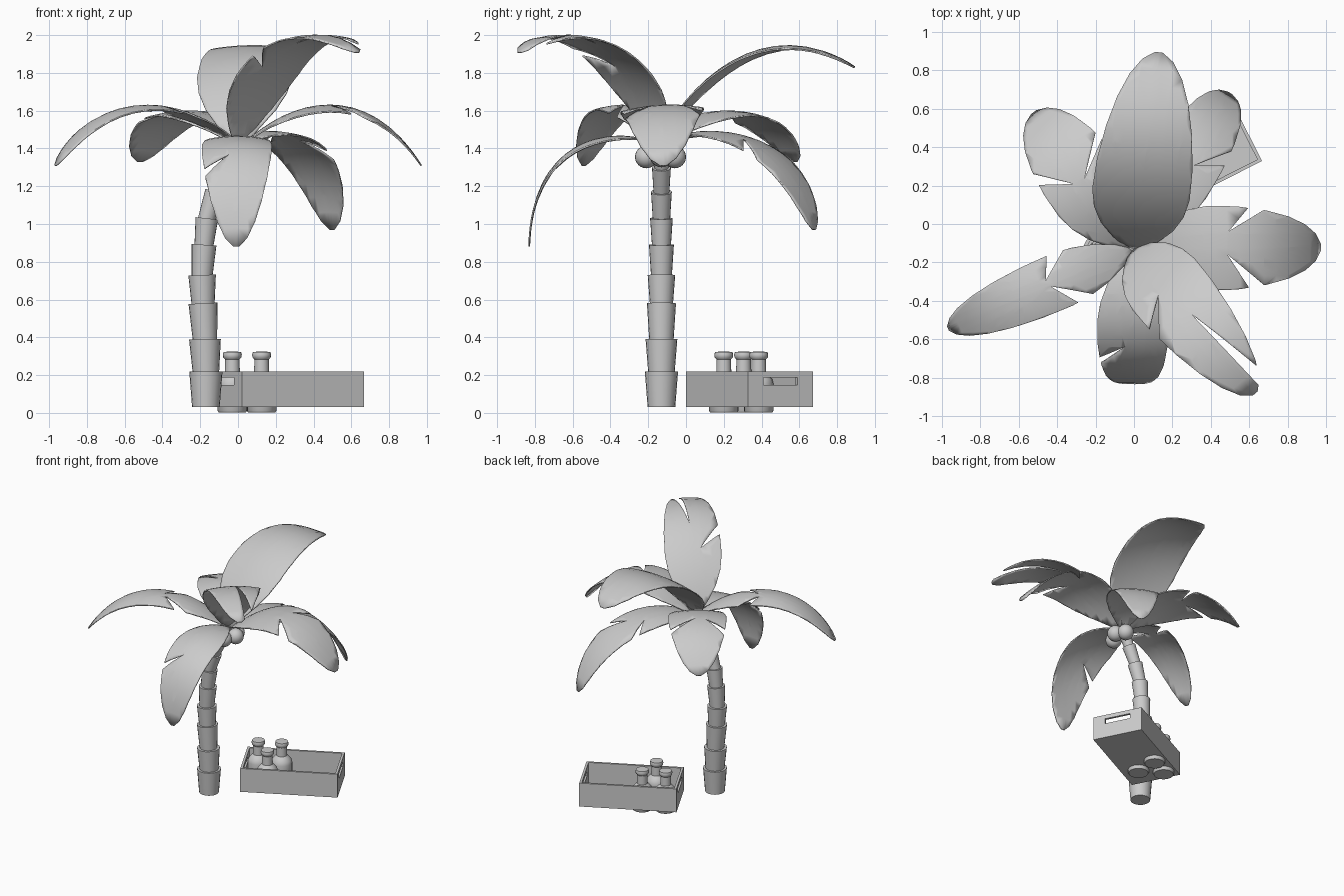
import bpy, bmesh, math
from mathutils import Vector, Matrix

if "Cube" in bpy.data.objects:
    bpy.data.objects.remove(bpy.data.objects["Cube"])


def make_object(name, bm, smooth=True):
    bmesh.ops.recalc_face_normals(bm, faces=bm.faces[:])
    me = bpy.data.meshes.new(name)
    bm.to_mesh(me)
    bm.free()
    ob = bpy.data.objects.new(name, me)
    bpy.context.collection.objects.link(ob)
    bpy.ops.object.select_all(action='DESELECT')
    ob.select_set(True)
    bpy.context.view_layer.objects.active = ob
    if smooth:
        bpy.ops.object.shade_smooth_by_angle(angle=math.radians(40))
    return ob


def apply_mod(ob, kind, **settings):
    mod = ob.modifiers.new(kind.lower(), kind)
    for k, v in settings.items():
        setattr(mod, k, v)
    bpy.ops.object.modifier_apply(modifier=mod.name)


def box(bm, u0, u1, v0, v1, z0, z1):
    m = Matrix.Translation(((u0 + u1) / 2, (v0 + v1) / 2, (z0 + z1) / 2))
    bmesh.ops.create_cube(bm, size=1, matrix=m @ Matrix.Diagonal((u1 - u0, v1 - v0, z1 - z0, 1)))


# Trunk: flared rings stacked along a bending path (x, z, top radius)
TY = -0.13
path = [(-0.17, 0.03, 0), (-0.17, 0.22, 0.088), (-0.175, 0.39, 0.084), (-0.185, 0.58, 0.077),
        (-0.19, 0.73, 0.073), (-0.18, 0.89, 0.066), (-0.165, 1.03, 0.06), (-0.12, 1.17, 0.055),
        (-0.06, 1.30, 0.05), (0.0, 1.43, 0.045)]
bm = bmesh.new()
for (x0, z0, _), (x1, z1, r) in zip(path, path[1:]):
    a, b = Vector((x0, TY, z0)), Vector((x1, TY, z1))
    d = b - a
    if z0 > 0.1:
        a -= d * 0.06
    rot = (b - a).to_track_quat('Z', 'Y').to_matrix().to_4x4()
    bmesh.ops.create_cone(bm, cap_ends=True, segments=20, radius1=r * 0.83, radius2=r,
                          depth=(b - a).length, matrix=Matrix.Translation((a + b) / 2) @ rot)
make_object("trunk", bm)

# Coconuts under the crown
bm = bmesh.new()
for p in [(0.02, -0.21, 1.355), (0.07, -0.13, 1.36), (0.03, -0.06, 1.355)]:
    bmesh.ops.create_uvsphere(bm, u_segments=20, v_segments=12, radius=0.06,
                              matrix=Matrix.Translation(p))
make_object("coconuts", bm)

# Fronds: flat notched outline, sliced into a grid, then bent along a curve
SHAPE = [(0, .12), (.1, .45), (.2, .74), (.3, .92), (.4, 1), (.55, .98), (.7, .88),
         (.82, .73), (.91, .54), (.97, .32), (1, .08)]


def half_width(t):
    for (t0, w0), (t1, w1) in zip(SHAPE, SHAPE[1:]):
        if t <= t1:
            return w0 + (w1 - w0) * (t - t0) / (t1 - t0)
    return SHAPE[-1][1]


def frond(name, tip, width, prof, notches, roll=0.0):
    def side_points(sign):
        pts = [(t, sign * w) for t, w in SHAPE]
        for s, ta, tb, t_apex, s_apex in notches:
            if s == sign:
                pts = [p for p in pts if not ta <= p[0] <= tb]
                i = sum(1 for p in pts if p[0] < ta and abs(p[1]) >= half_width(p[0]) - 1e-6)
                pts[i:i] = [(ta, s * half_width(ta)), (t_apex, s * s_apex), (tb, s * half_width(tb))]
        return pts
    bm = bmesh.new()
    outline = side_points(1) + side_points(-1)[::-1]
    face = bm.faces.new([bm.verts.new((t, s, 0)) for t, s in outline])
    bmesh.ops.triangulate(bm, faces=[face])
    cuts = [((k / 16, 0, 0), (1, 0, 0)) for k in range(1, 16)]
    cuts += [((0, s, 0), (0, 1, 0)) for s in (-.66, -.33, 0, .33, .66)]
    for co, no in cuts:
        bmesh.ops.bisect_plane(bm, geom=bm.verts[:] + bm.edges[:] + bm.faces[:],
                               dist=1e-5, plane_co=co, plane_no=no)
    base = Vector((0.0, TY, 0))
    d = (Vector((tip[0], tip[1], 0)) - base).normalized()
    left = Vector((-d.y, d.x, 0))
    for v in bm.verts:
        t, s = v.co.x, v.co.y
        c = [(1 - t) ** 3, 3 * t * (1 - t) ** 2, 3 * t * t * (1 - t), t ** 3]
        r = sum(k * p[0] for k, p in zip(c, prof))
        z = sum(k * p[1] for k, p in zip(c, prof))
        v.co = base + d * r + left * (s * width / 2)
        v.co.z = z - 0.025 * s * s + roll * s
    ob = make_object(name, bm)
    apply_mod(ob, 'SOLIDIFY', thickness=0.008, offset=0)


frond("frond_back_upper", (.13, .89), .51,
      [(0, 1.42), (.15, 1.75), (.55, 2.14), (1.03, 1.83)], [])
frond("frond_front_right_upper", (.62, -.87), .42,
      [(0, 1.42), (.1, 1.75), (.48, 2.19), (.98, 1.91)],
      [(-1, .53, .6, .42, .25), (1, .93, .985, .6, .05)])
frond("frond_right", (.97, -.12), .44,
      [(.03, 1.42), (.28, 1.66), (.68, 1.77), (.97, 1.31)],
      [(1, .61, .69, .51, .4), (-1, .61, .69, .5, .15)], .01)
frond("frond_front", (-.01, -.84), .37,
      [(0, 1.42), (.3, 1.54), (.69, 1.43), (.7, .88)], [(-1, .64, .69, .56, .2)])
frond("frond_left", (-.96, -.54), .29,
      [(0, 1.42), (.3, 1.66), (.74, 1.77), (1.05, 1.31)],
      [(-1, .34, .42, .47, .2), (1, .29, .37, .46, .05)])
frond("frond_back_left", (-.52, .58), .43,
      [(0, 1.42), (.28, 1.66), (.65, 1.68), (.88, 1.33)],
      [(1, .61, .68, .5, .25), (-1, .61, .66, .49, .05)])
frond("frond_back_right", (.5, .68), .36,
      [(0, 1.42), (.3, 1.57), (.8, 1.5), (.95, .97)],
      [(1, .5, .56, .42, .3), (-1, .58, .66, .5, .2)])

# Crate: open box with a handle slot in each short end
L, W, T = 0.725, 0.385, 0.018
bm = bmesh.new()
box(bm, 0, L, 0, W, 0.03, 0.22)
crate = make_object("crate", bm, False)
for i, dims in enumerate([(T, L - T, T, W - T, 0.045, 0.3),
                          (-0.1, L + 0.1, W / 2 - 0.1, W / 2 + 0.1, 0.148, 0.188)]):
    bm = bmesh.new()
    box(bm, *dims)
    cutter = make_object("crate_cutter_%d" % i, bm, False)
    cutter.hide_render = True
    bpy.context.view_layer.objects.active = crate
    apply_mod(crate, 'BOOLEAN', operation='DIFFERENCE', solver='EXACT', object=cutter)
    bpy.data.objects.remove(cutter)
crate.location = (0.02, 0, 0)
crate.rotation_euler.z = math.atan2(0.33, 0.65)

# Bottles: lathed profile (radius, z)
profile = [(0, 0), (.072, 0), (.078, .008), (.078, .15), (.072, .175), (.055, .195), (.04, .21),
           (.038, .28), (.048, .29), (.05, .305), (.046, .32), (0, .322)]
for n, (x, y) in enumerate([(.125, .2), (-.03, .305), (.125, .385)]):
    bm = bmesh.new()
    vs = [bm.verts.new((r, 0, z)) for r, z in profile]
    es = [bm.edges.new(p) for p in zip(vs, vs[1:])]
    bmesh.ops.spin(bm, geom=vs + es, cent=(0, 0, 0), axis=(0, 0, 1), angle=math.tau, steps=20)
    bmesh.ops.remove_doubles(bm, verts=bm.verts[:], dist=1e-4)
    make_object("bottle_%d" % (n + 1), bm).location = (x, y, 0.003)
